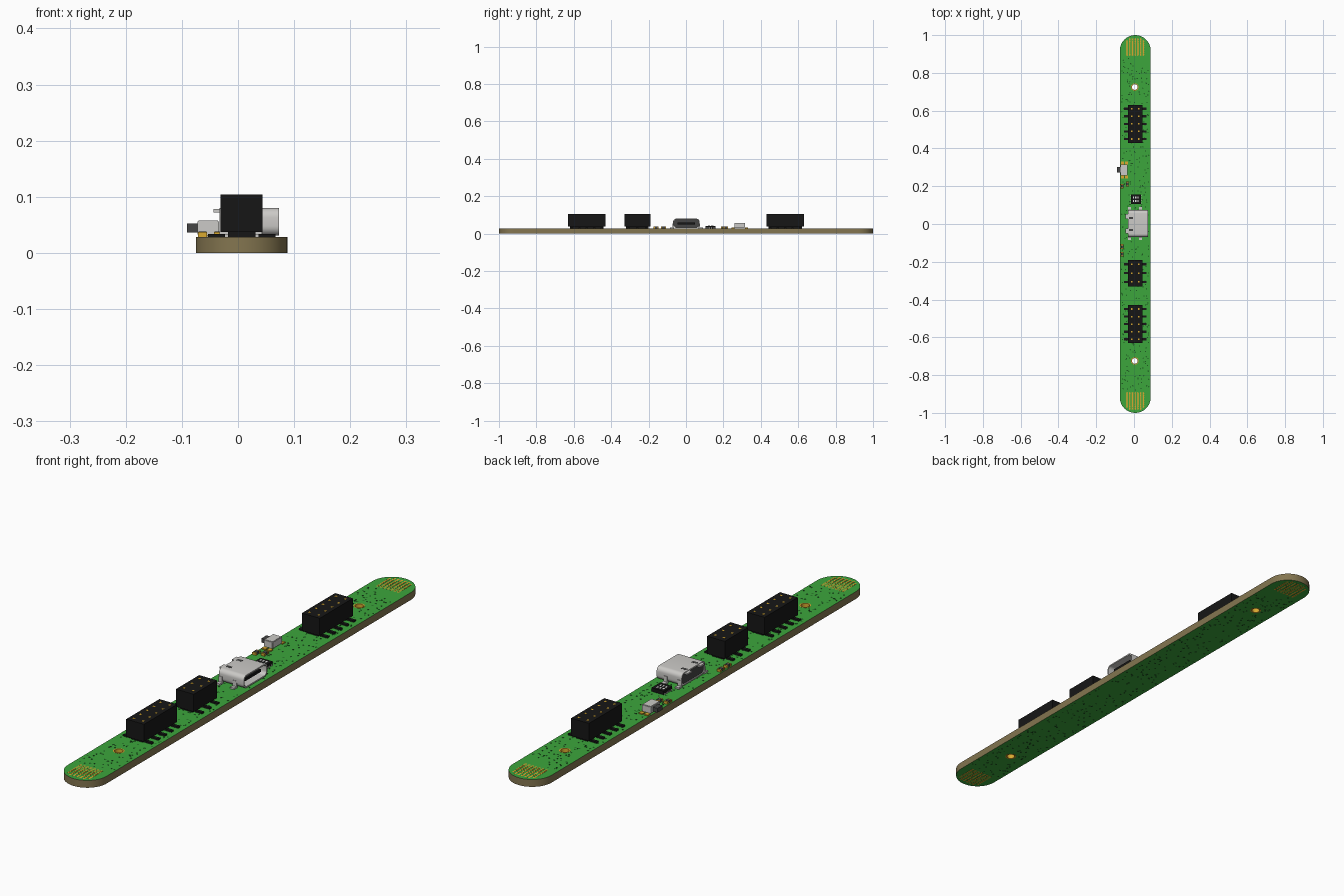
import bpy, bmesh, math, random
from mathutils import Matrix

if "Cube" in bpy.data.objects:
    bpy.data.objects.remove(bpy.data.objects["Cube"])
random.seed(4)


def material(name, r, g, b):
    m = bpy.data.materials.new(name)
    m.use_nodes = True
    m.diffuse_color = (r, g, b, 1)
    m.node_tree.nodes["Principled BSDF"].inputs["Base Color"].default_value = (r, g, b, 1)
    return m


GREEN = material("board green", 0.045, 0.38, 0.045)
TAN = material("board edge tan", 0.23, 0.18, 0.08)
GOLD = material("gold", 0.7, 0.4, 0.03)
BLACK = material("black plastic", 0.008, 0.008, 0.008)
SILVER = material("silver metal", 0.6, 0.59, 0.57)
GREY = material("dark grey", 0.06, 0.06, 0.06)
WHITE = material("white print", 0.8, 0.8, 0.8)
VIA = material("dark green hole", 0.012, 0.1, 0.015)

TOP = 0.028          # board surface
MID = 0.0065         # board centre line in x
HALF = 0.0815        # half board width
CAP = 1 - HALF       # centre of the rounded ends


def finish(name, bm, mat):
    me = bpy.data.meshes.new(name)
    bm.to_mesh(me)
    bm.free()
    me.materials.append(mat)
    ob = bpy.data.objects.new(name, me)
    bpy.context.collection.objects.link(ob)
    return ob


def boxes(name, mat, spans, bevel=0):
    """Boxes given as (x0, x1, y0, y1, z0, z1), joined into one object."""
    bm = bmesh.new()
    for x0, x1, y0, y1, z0, z1 in spans:
        place = Matrix.Translation(((x0 + x1) / 2, (y0 + y1) / 2, (z0 + z1) / 2))
        size = Matrix.Diagonal((x1 - x0, y1 - y0, z1 - z0, 1))
        bmesh.ops.create_cube(bm, size=1, matrix=place @ size)
    if bevel:
        bmesh.ops.bevel(bm, geom=bm.edges[:], offset=bevel, segments=2, affect='EDGES')
    return finish(name, bm, mat)


def discs(name, mat, points, r, sides=8):
    """Thin round plates on both board faces."""
    bm = bmesh.new()
    for x, y in points:
        for z in (TOP, 0.0):
            bmesh.ops.create_cone(bm, cap_ends=True, segments=sides, radius1=r, radius2=r,
                                  depth=0.0012, matrix=Matrix.Translation((x, y, z)))
    return finish(name, bm, mat)


def arc(cx, cy, r, a0, a1, n):
    return [(cx + r * math.cos(a0 + (a1 - a0) * i / n),
             cy + r * math.sin(a0 + (a1 - a0) * i / n)) for i in range(n + 1)]


def plate(name, mat, outlines, depth):
    """Flat filled outlines with holes, thickened about z = 0."""
    cu = bpy.data.curves.new(name, 'CURVE')
    cu.dimensions, cu.fill_mode, cu.extrude = '2D', 'BOTH', depth / 2
    for pts in outlines:
        sp = cu.splines.new('POLY')
        sp.points.add(len(pts) - 1)
        for p, (x, y) in zip(sp.points, pts):
            p.co = (x, y, 0, 1)
        sp.use_cyclic_u = True
    tmp = bpy.data.objects.new(name + " outline", cu)
    bpy.context.collection.objects.link(tmp)
    me = bpy.data.meshes.new_from_object(tmp.evaluated_get(bpy.context.evaluated_depsgraph_get()))
    bpy.data.objects.remove(tmp)
    me.name = name
    me.materials.clear()
    me.materials.append(mat)
    ob = bpy.data.objects.new(name, me)
    bpy.context.collection.objects.link(ob)
    return ob


def round_rect(hw, hh, r):
    pts = []
    for i, (sx, sy) in enumerate(((1, 1), (-1, 1), (-1, -1), (1, -1))):
        pts += arc(sx * (hw - r), sy * (hh - r), r, i * math.pi / 2, (i + 1) * math.pi / 2, 6)
    return pts


def ring(x, y, r):
    return arc(x, y, r, 0, math.tau, 24)[:-1]


# Board with rounded ends and two mounting holes
HOLES = [(0.004, 0.725), (0.004, -0.725)]
outline = arc(MID, CAP, HALF, 0, math.pi, 28) + arc(MID, -CAP, HALF, math.pi, math.tau, 28)
board = plate("board", GREEN, [outline] + [ring(x, y, 0.018) for x, y in HOLES], TOP)
board.location.z = TOP / 2
board.data.materials.append(TAN)
for f in board.data.polygons:
    f.material_index = 0 if abs(f.normal.z) > 0.5 else 1

# Gold sleeves in the mounting holes
for i, (x, y) in enumerate(HOLES):
    sleeve = plate(f"hole_sleeve_{i + 1}", GOLD, [ring(x, y, 0.02), ring(x, y, 0.015)], TOP + 0.001)
    sleeve.location.z = TOP / 2

# Gold contact fields at both ends
contacts = []
for s in (1, -1):
    for i in range(-3, 4):
        for j in range(9):
            x, y = MID + i * 0.0145, 0.895 + j * 0.0105
            if math.hypot(x - MID, y - CAP) < HALF - 0.01:
                contacts.append((x, s * y))
discs("end_contacts", GOLD, contacts, 0.0048)

# Scattered small holes
vias = []
while len(vias) < 380:
    x, y = MID + random.uniform(-0.072, 0.072), random.uniform(-0.88, 0.88)
    if all(math.hypot(x - hx, y - hy) > 0.028 for hx, hy in HOLES):
        vias.append((x, y))
discs("vias", VIA, vias, 0.0035, 6)

# Pin headers: housing, contact sockets and side pins
for name, y0, y1, rows in (("front_header", -0.63, -0.43, 5),
                           ("middle_header", -0.33, -0.19, 3),
                           ("rear_header", 0.43, 0.63, 5)):
    boxes(name, BLACK, [(-0.031, 0.044, y0, y1, 0.037, 0.104),
                        (-0.018, 0.031, y0 + 0.01, y1 - 0.01, TOP, 0.04)])
    pitch = (y1 - y0) / rows
    ys = [y0 + pitch * (i + 0.5) for i in range(rows)]
    pins, sockets = [], []
    for y in ys:
        for s in (1, -1):
            xa, xb = sorted((MID + s * 0.03, MID + s * 0.06))
            pins.append((xa, xb, y - 0.006, y + 0.006, TOP, 0.034))
            xc = MID + s * 0.019
            sockets.append((xc - 0.004, xc + 0.004, y - 0.004, y + 0.004, 0.1, 0.1045))
    boxes(name + "_pins", BLACK, pins)
    boxes(name + "_sockets", GOLD, sockets)

# Data connector shell, opening towards +x
TURN = Matrix(((0, 0, 1, 0), (1, 0, 0, 0), (0, 1, 0, 0), (0, 0, 0, 1)))
ZC = 0.0555
shell = plate("connector_shell", SILVER,
              [round_rect(0.071, 0.0245, 0.017), round_rect(0.066, 0.0195, 0.013)], 0.106)
shell.matrix_world = Matrix.Translation((0.02, 0.002, ZC)) @ TURN
back = plate("connector_core", GREY, [round_rect(0.067, 0.0205, 0.013)], 0.06)
back.matrix_world = Matrix.Translation((0.0, 0.002, ZC)) @ TURN
for ob in (shell, back):
    bpy.context.view_layer.objects.active = ob
    bpy.ops.object.select_all(action='DESELECT')
    ob.select_set(True)
    bpy.ops.object.shade_smooth_by_angle(angle=math.radians(35))
boxes("connector_tongue", BLACK, [(0.01, 0.062, -0.045, 0.049, 0.05, 0.06)])
boxes("connector_slots", GREY, [(-0.026, -0.004, y - 0.006, y + 0.006, 0.078, 0.0805)
                                for y in (0.032, -0.032)])
boxes("connector_tabs", SILVER, [(-0.044, -0.03, y - 0.013, y + 0.013, 0.072, 0.078)
                                 for y in (0.04, -0.036)])
feet = []
for x in (-0.025, 0.035):
    for s in (1, -1):
        ya, yb = sorted((0.002 + s * 0.066, 0.002 + s * 0.088))
        feet.append((x - 0.008, x + 0.008, ya, yb, TOP, 0.034))
        ya, yb = sorted((0.002 + s * 0.066, 0.002 + s * 0.073))
        feet.append((x - 0.008, x + 0.008, ya, yb, TOP, 0.055))
boxes("connector_feet", SILVER, feet)

# Side push button
boxes("button_body", SILVER, [(-0.072, -0.034, 0.258, 0.315, 0.031, 0.058)], 0.002)
boxes("button_plunger", GREY, [(-0.091, -0.07, 0.272, 0.302, 0.036, 0.052)])
boxes("button_pads", GOLD, [(x - 0.008, x + 0.008, y - 0.008, y + 0.008, TOP, 0.032)
                            for x in (-0.062, -0.04) for y in (0.25, 0.323)])

# Control chip with printed marks and legs
boxes("chip", BLACK, [(-0.015, 0.036, 0.105, 0.157, TOP, 0.042)])
boxes("chip_marks", WHITE, [(x, x + 0.006, y, y + 0.011, 0.0415, 0.0425)
                            for y in (0.117, 0.135) for x in (-0.006, 0.006, 0.018)])
boxes("chip_legs", SILVER, [(-0.018, 0.039, y - 0.003, y + 0.003, TOP, 0.032)
                            for y in (0.112, 0.124, 0.137, 0.15)])

# Small surface parts with gold ends
SMALL = [(-0.063, 0.2), (-0.035, 0.212), (-0.063, -0.12), (-0.063, -0.16)]
boxes("small_parts", GREY, [(x - 0.007, x + 0.007, y - 0.007, y + 0.007, TOP, 0.038)
                            for x, y in SMALL])
boxes("small_part_ends", GOLD, [(x - 0.008, x + 0.008, y + s * 0.01 - 0.003,
                                 y + s * 0.01 + 0.003, TOP, 0.037)
                                for x, y in SMALL for s in (1, -1)])
